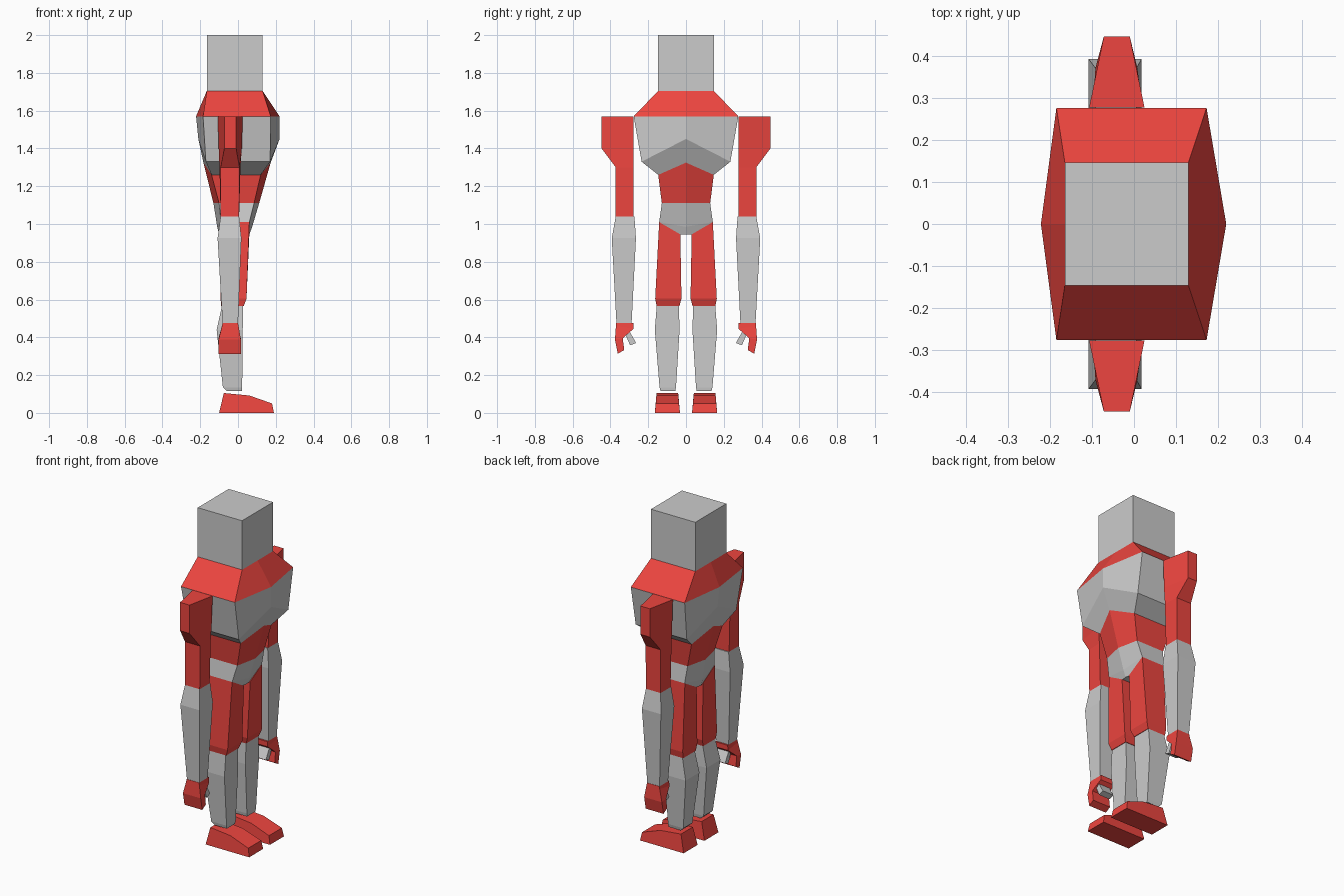
import bpy, bmesh

if "Cube" in bpy.data.objects:
    bpy.data.objects.remove(bpy.data.objects["Cube"])

red = bpy.data.materials.new("red")
red.diffuse_color = (0.85, 0.06, 0.05, 1)
red.use_nodes = True
red.node_tree.nodes["Principled BSDF"].inputs["Base Color"].default_value = red.diffuse_color


def loft(name, rings, mat=None, mirror=False, caps=True):
    """Skin a stack of equal-length rings with flat faces."""
    bm = bmesh.new()
    loops = [[bm.verts.new(p) for p in r] for r in rings]
    n = len(loops[0])
    for a, b in zip(loops, loops[1:]):
        for i in range(n):
            j = (i + 1) % n
            bm.faces.new((a[i], a[j], b[j], b[i]))
    if caps:
        bm.faces.new(loops[0])
        bm.faces.new(loops[-1][::-1])
    # rings run counter-clockwise from the top down, so turn normals outward
    if caps:
        bmesh.ops.recalc_face_normals(bm, faces=bm.faces)
    else:
        bmesh.ops.reverse_faces(bm, faces=bm.faces)
    me = bpy.data.meshes.new(name)
    bm.to_mesh(me)
    bm.free()
    ob = bpy.data.objects.new(name, me)
    bpy.context.collection.objects.link(ob)
    if mat:
        me.materials.append(mat)
    if mirror:
        m = ob.modifiers.new("mirror", 'MIRROR')
        m.use_axis = (False, True, False)
        m.use_mirror_merge = False
    return ob


def six(xf, xfc, xb, xbc, y, z, zc):
    """Torso ring: four corners plus a front and a back middle point."""
    return [(xf, -y, z), (xfc, 0, zc), (xf, y, z),
            (xb, y, z), (xbc, 0, zc), (xb, -y, z)]


def four(x0, x1, y0, y1, z0, z1=None):
    """Limb ring: inner edge at height z0, outer edge at z1."""
    z1 = z0 if z1 is None else z1
    return [(x0, y0, z0), (x1, y0, z0), (x1, y1, z1), (x0, y1, z1)]


def wedge(inner, outer):
    """Limb ring with different inner and outer edges (x0, x1, y, z)."""
    a, b, y, z = inner
    c, d, v, w = outer
    return [(a, y, z), (b, y, z), (d, v, w), (c, v, w)]


# Head
loft("head", [four(-0.165, 0.13, -0.147, 0.147, 2.0),
              four(-0.165, 0.13, -0.147, 0.147, 1.705)])

# Torso, from collar to pelvis
neck = six(0.13, 0.13, -0.165, -0.165, 0.147, 1.705, 1.705)
shoulder = six(0.173, 0.22, -0.185, -0.222, 0.277, 1.57, 1.57)
ribs = six(0.17, 0.22, -0.17, -0.21, 0.235, 1.33, 1.45)
waist_top = six(0.12, 0.173, -0.14, -0.183, 0.147, 1.26, 1.325)
waist = six(0.085, 0.112, -0.1, -0.13, 0.128, 1.11, 1.11)
hips = six(0.06, 0.075, -0.09, -0.11, 0.142, 1.01, 0.985)
crotch = six(0.055, 0.06, -0.09, -0.1, 0.03, 0.945, 0.945)
loft("collar", [neck, shoulder], red, caps=False)
loft("chest", [shoulder, ribs, waist_top], caps=False)
loft("belly", [waist_top, waist], red, caps=False)
loft("pelvis", [waist, hips, crotch])

# Legs
loft("thigh", [four(-0.092, 0.06, 0.03, 0.142, 0.945, 1.01),
               four(-0.092, 0.045, 0.024, 0.163, 0.605),
               four(-0.09, 0.03, 0.035, 0.155, 0.565)], red, True)
loft("shin", [four(-0.085, 0.027, 0.038, 0.155, 0.565),
              four(-0.113, 0.025, 0.034, 0.165, 0.44),
              four(-0.08, 0.022, 0.053, 0.14, 0.135),
              four(-0.06, 0.02, 0.057, 0.135, 0.115)], None, True)


def foot_ring(xb, xt, z, yt0, yt1):
    return [(xb, 0.032, 0), (xb, 0.165, 0), (xt, yt1, z), (xt, yt0, z)]


loft("foot", [foot_ring(-0.1, -0.075, 0.105, 0.042, 0.155),
              foot_ring(0.06, 0.06, 0.092, 0.04, 0.157),
              foot_ring(0.19, 0.18, 0.05, 0.037, 0.16)], red, True)

# Arms
loft("upper_arm", [wedge((-0.107, 0.025, 0.278, 1.57), (-0.072, -0.01, 0.447, 1.57)),
                   wedge((-0.102, 0.02, 0.278, 1.4), (-0.072, -0.01, 0.447, 1.4)),
                   wedge((-0.098, 0.013, 0.278, 1.3), (-0.092, 0.008, 0.372, 1.3)),
                   four(-0.092, 0.006, 0.278, 0.372, 1.04)], red, True)
loft("forearm", [four(-0.092, 0.006, 0.273, 0.372, 1.04),
                 four(-0.108, 0.018, 0.265, 0.393, 0.925),
                 four(-0.082, 0.0, 0.288, 0.368, 0.475)], None, True)

# Hands: palm bending into a finger block, plus a thumb
loft("hand", [four(-0.082, 0.0, 0.278, 0.37, 0.475),
              four(-0.085, 0.003, 0.278, 0.371, 0.445, 0.46),
              four(-0.103, 0.015, 0.335, 0.376, 0.395, 0.388),
              four(-0.103, 0.015, 0.327, 0.361, 0.333, 0.313)], red, True)
loft("thumb", [four(-0.075, 0.0, 0.288, 0.315, 0.43, 0.425),
               four(-0.075, 0.0, 0.264, 0.296, 0.37, 0.358)], None, True)
thumb = bpy.data.objects["thumb"]
for v in thumb.data.vertices:       # let the thumb root sink into the palm
    if v.co.z > 0.4:
        v.co.y += 0.01
